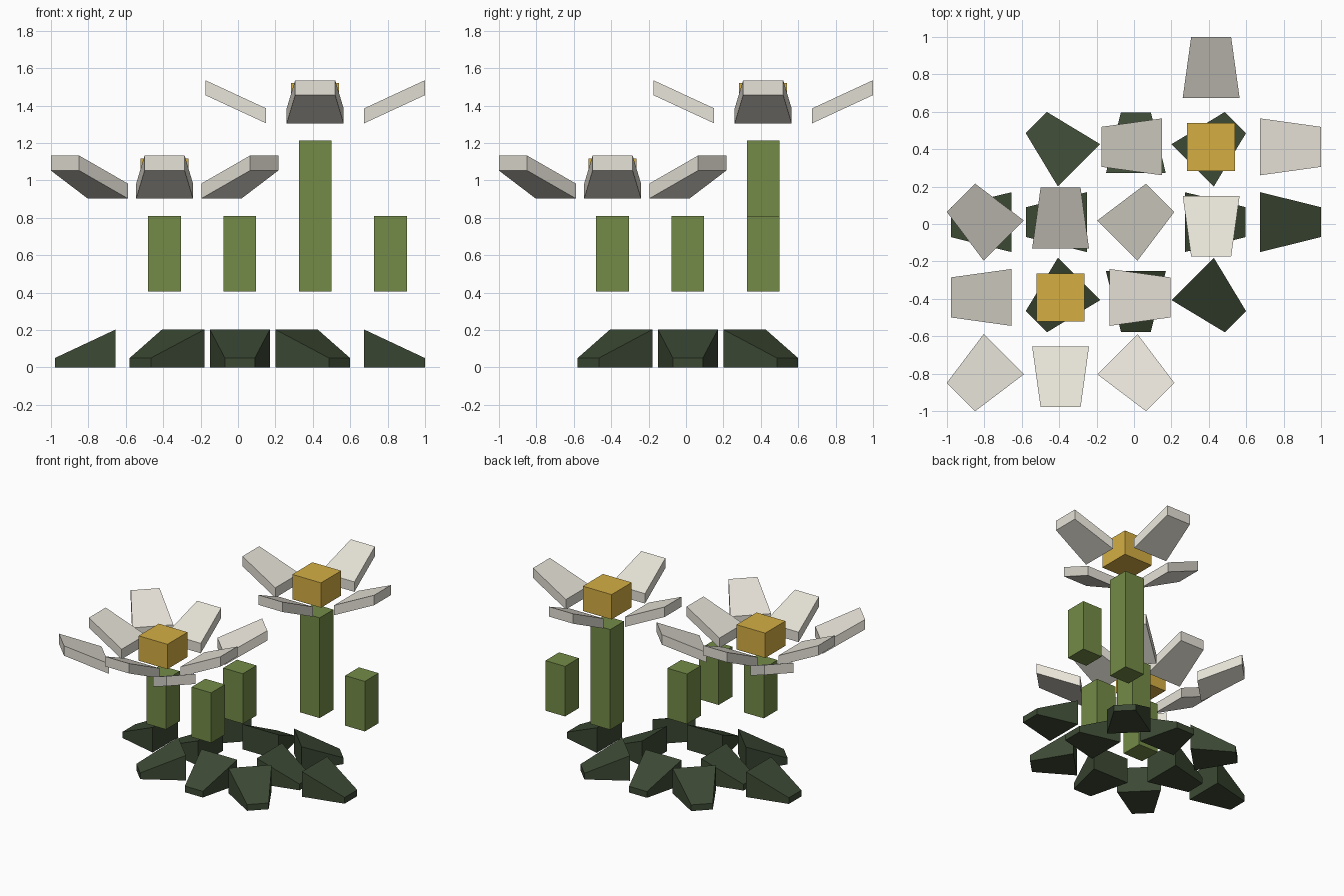
import bpy, math

if "Cube" in bpy.data.objects:
    bpy.data.objects.remove(bpy.data.objects["Cube"])

C = 0.01        # grid centre
P = 0.4025      # grid pitch


def material(name, rgb):
    m = bpy.data.materials.new(name)
    lin = [((v / 255 + 0.055) / 1.055) ** 2.4 for v in rgb]
    m.diffuse_color = (*lin, 1)
    m.use_nodes = True
    m.node_tree.nodes["Principled BSDF"].inputs["Base Color"].default_value = m.diffuse_color
    return m


LEAF = material("dark_leaf_green", (60, 73, 52))
STEM = material("stem_green", (116, 139, 71))
PETAL = material("petal_cream", (230, 226, 215))
GOLD = material("centre_gold", (213, 175, 68))


def wedge(name, mat, cell, direction, z, inner, outer):
    """Tapered block pointing outward; inner/outer = (radius, half width, bottom, top)."""
    verts = []
    for r, w, z0, z1 in (inner, outer):
        verts += [(r, -w, z0), (r, w, z0), (r, w, z1), (r, -w, z1)]
    faces = [(0, 3, 2, 1), (4, 5, 6, 7), (0, 1, 5, 4),
             (1, 2, 6, 5), (2, 3, 7, 6), (3, 0, 4, 7)]
    me = bpy.data.meshes.new(name)
    me.from_pydata(verts, [], faces)
    me.materials.append(mat)
    ob = bpy.data.objects.new(name, me)
    ob.location = (C + cell[0] * P, C + cell[1] * P, z)
    ob.rotation_euler.z = math.atan2(direction[1], direction[0])
    bpy.context.collection.objects.link(ob)


def block(name, mat, cell, half, z0, z1):
    wedge(name, mat, cell, (1, 0), 0, (-half, half, z0, z1), (half, half, z0, z1))


RING = [(x, y) for x in (-1, 0, 1) for y in (-1, 0, 1) if (x, y) != (0, 0)]

# ground leaves: full ring plus one extra at each side
for cell in RING + [(-2, 0), (2, 0)]:
    d = (cell[0] / max(1, abs(cell[0])), cell[1])
    wedge("ground_leaf", LEAF, cell, d, 0, (-0.14, 0.16, 0, 0.202), (0.184, 0.08, 0, 0.05))

# stems
for cell, top in (((1, 1), 1.212), ((-1, -1), 0.808), ((0, 0), 0.808),
                  ((0, -1), 0.808), ((2, 1), 0.808)):
    block("stem", STEM, cell, 0.0875, 0.405, top)

# flowers: a gold centre with petals in the neighbouring cells
CROSS = [d for d in RING if 0 in d]
for name, cell, z, dirs in (("tall_flower", (1, 1), 1.42, CROSS),
                            ("low_flower", (-1, -1), 1.0175, RING)):
    block(name + "_centre", GOLD, cell, 0.128, z - 0.1, z + 0.1)
    for d in dirs:
        wedge(name + "_petal", PETAL, (cell[0] + d[0], cell[1] + d[1]), d, z,
              (-0.14, 0.152, -0.115, -0.035), (0.184, 0.107, 0.035, 0.115))
